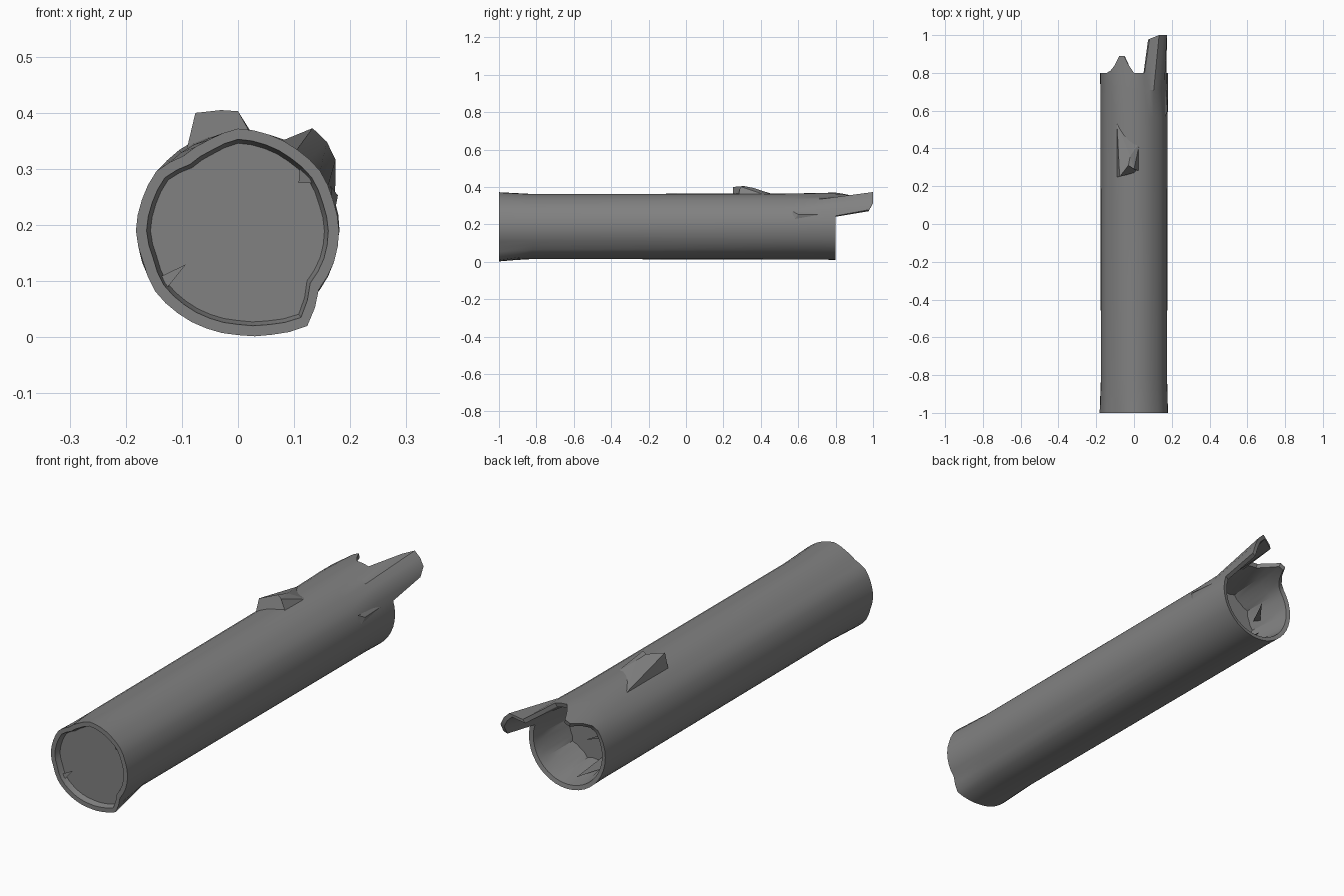
import bpy, bmesh
from math import cos, sin, radians

cube = bpy.data.objects.get("Cube")
if cube:
    bpy.data.objects.remove(cube)

grey = bpy.data.materials.new("weathered_grey")
grey.use_nodes = True
tone = (0.22, 0.22, 0.22, 1)
grey.diffuse_color = tone
grey.node_tree.nodes["Principled BSDF"].inputs["Base Color"].default_value = tone

SIDES, STEP, MID = 40, 9, 0.19


def point(angle, r, y):
    a = radians(angle)
    return (r * cos(a), y, MID + r * sin(a))


def make(name, verts, faces, angle=35):
    mesh = bpy.data.meshes.new(name)
    mesh.from_pydata(verts, [], faces)
    bm = bmesh.new()
    bm.from_mesh(mesh)
    bmesh.ops.recalc_face_normals(bm, faces=bm.faces)
    bm.to_mesh(mesh)
    bm.free()
    ob = bpy.data.objects.new(name, mesh)
    bpy.context.collection.objects.link(ob)
    mesh.materials.append(grey)
    bpy.ops.object.select_all(action='DESELECT')
    ob.select_set(True)
    bpy.context.view_layer.objects.active = ob
    bpy.ops.object.shade_smooth_by_angle(angle=radians(angle))
    return ob


# Uneven sawn front edge: radius every 18 degrees from the left side
front = [.18, .178, .181, .179, .18, .182, .17, .165, .18, .18,
         .182, .178, .183, .182, .183, .186, .195, .21, .178, .18]


def front_radius(i):
    return (front[i // 2] + front[(i + 1) // 2 % 20]) / 2


# Broken back edge: angle -> (radius, y)
broken = {27: (.195, .98), 36: (.215, 1.0), 45: (.224, 1.0), 54: (.226, 1.0),
          63: (.182, .98), 99: (.176, .84), 108: (.172, .89),
          117: (.172, .89), 126: (.174, .84), 135: (.178, .81)}


def back_edge(i):
    return broken.get(i * STEP, (.18, .8))


def body_radius(i):
    return .175 if 45 <= i * STEP <= 135 else .178


# Rows run from the front recess, along the bark, over the torn end and inside
rows = [
    lambda i: (front_radius(i) - .026, -.975),
    lambda i: (front_radius(i) - .021, -.99),
    lambda i: (front_radius(i) - .019, -1),
    lambda i: (front_radius(i), -1),
    lambda i: (body_radius(i) * .985, -.82),
    lambda i: (body_radius(i), .56),
    lambda i: (.181 if i * STEP < 40 else .178, .71),
    back_edge,
    lambda i: (back_edge(i)[0] - .018, back_edge(i)[1] - .004),
    lambda i: (.154, .74),
    lambda i: (.13 + .012 * (i % 4 == 0), .6),
]
verts = [point(i * STEP, *row(i)) for row in rows for i in range(SIDES)]
faces = []
for r in range(len(rows) - 1):
    for i in range(SIDES):
        j = (i + 1) % SIDES
        faces.append((r * SIDES + i, r * SIDES + j,
                      (r + 1) * SIDES + j, (r + 1) * SIDES + i))
faces.append(tuple(range(SIDES)))
faces.append(tuple(range((len(rows) - 1) * SIDES, len(rows) * SIDES)))
make("hollow_log", verts, faces)

# Broken branch stub on top
make("branch_stub",
     [(-.095, .25, .32), (.03, .28, .35), (.03, .43, .355), (-.09, .53, .34),
      (-.076, .25, .40), (-.03, .31, .405), (0, .29, .403), (-.02, .36, .395)],
     [(0, 1, 6, 5, 4), (1, 2, 6), (2, 7, 6), (6, 7, 5), (5, 7, 4),
      (2, 3, 7), (3, 4, 7), (3, 0, 4), (0, 3, 2, 1)], 5)


# Loose slivers: a triangular base drawn out to a point
def sliver(name, base, tip):
    make(name, base + [tip], [(0, 1, 2), (0, 1, 3), (1, 2, 3), (2, 0, 3)], 5)


sliver("front_sliver_right",
       [(-.145, -.985, .105), (-.125, -.985, .09), (-.14, -.95, .09)],
       (-.093, -.98, .13))
sliver("front_sliver_left",
       [(.11, -.985, .30), (.137, -.985, .275), (.13, -.95, .30)],
       (.108, -.98, .275))
sliver("bark_flake_left",
       [(.165, .57, .27), (.17, .57, .21), (.165, .80, .25)],
       (.178, .60, .253))
sliver("inner_sliver_right",
       [(-.15, .64, .25), (-.15, .64, .21), (-.13, .62, .22)],
       (-.06, .76, .22))
sliver("inner_sliver_bottom",
       [(-.06, .62, .05), (0, .62, .04), (-.03, .6, .08)],
       (-.03, .78, .06))
